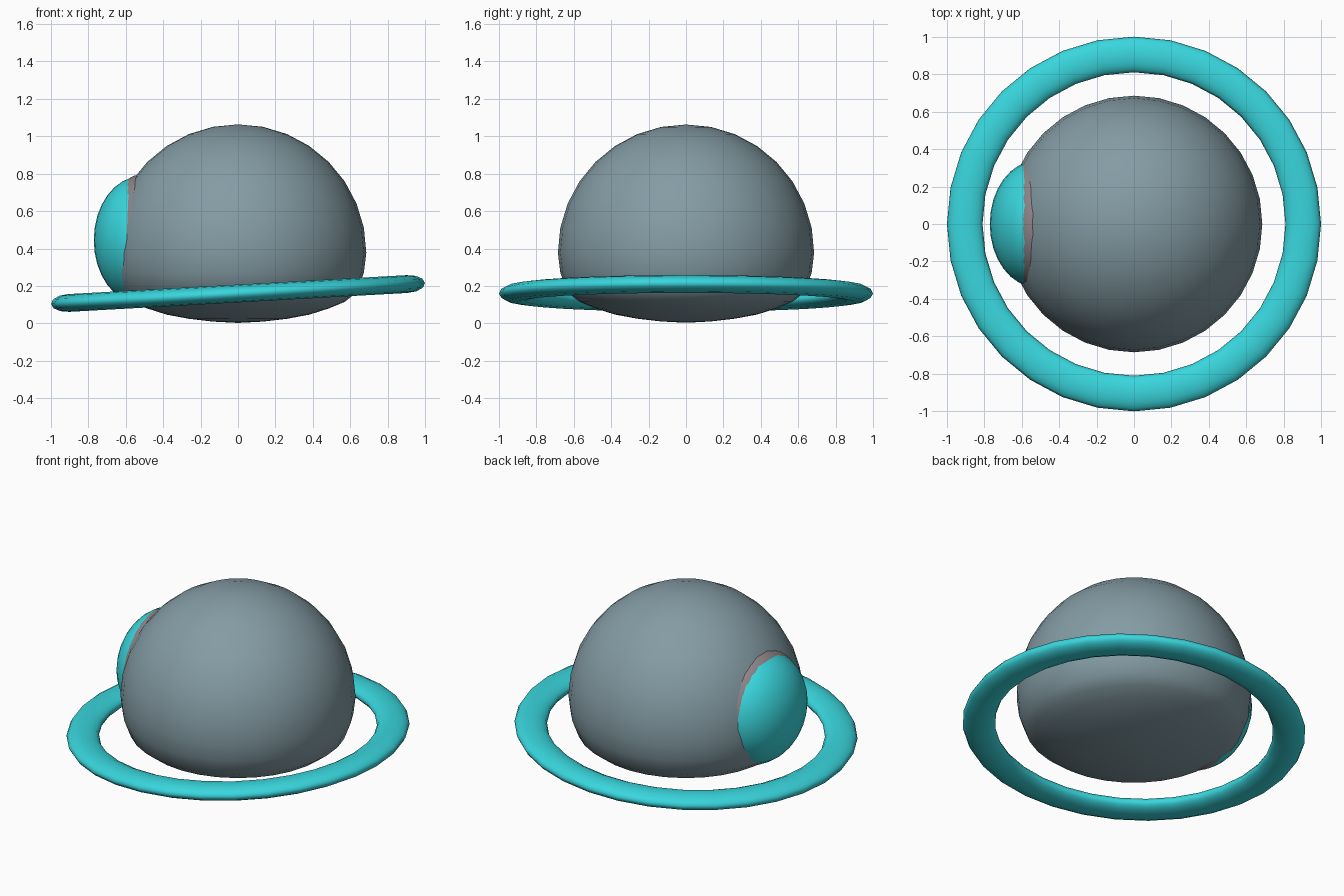
import bpy, bmesh, math

if "Cube" in bpy.data.objects:
    bpy.data.objects.remove(bpy.data.objects["Cube"])


def material(name, rgb):
    m = bpy.data.materials.new(name)
    m.diffuse_color = (*rgb, 1)
    m.use_nodes = True
    m.node_tree.nodes["Principled BSDF"].inputs["Base Color"].default_value = m.diffuse_color
    return m


GREY = material("slate_grey", (0.23, 0.33, 0.37))
CYAN = material("bright_cyan", (0.04, 0.67, 0.72))
RIM = material("warm_grey", (0.27, 0.23, 0.24))


def finish(obj, name, mat):
    obj.name = name
    obj.data.materials.clear()
    obj.data.materials.append(mat)
    obj.data.polygons.foreach_set("use_smooth", [True] * len(obj.data.polygons))
    return obj


def ellipsoid(name, loc, scale, mat, segs=32, rings=16):
    bpy.ops.mesh.primitive_uv_sphere_add(segments=segs, ring_count=rings, radius=1, location=loc)
    obj = bpy.context.object
    obj.scale = scale
    return finish(obj, name, mat)


# body: round dome on top, squashed rounded underside
R, MID = 0.685, 0.378
LOWER = [0.27, 0.165, 0.115, 0.08, 0.047, 0.025, 0.01, 0.003]
body = ellipsoid("body", (0, 0, 0), (1, 1, 1), GREY)
for v in body.data.vertices:
    ring = round(math.asin(max(-1, min(1, v.co.z))) / (math.pi / 16))
    z = MID + R * v.co.z if ring >= 0 else LOWER[-ring - 1]
    v.co = (v.co.x * R, v.co.y * R, z)

# domed side lens with its thin surrounding rim
ellipsoid("side_lens", (-0.52, 0, 0.445), (0.25, 0.338, 0.34), CYAN)
ellipsoid("lens_rim", (-0.52, 0, 0.445), (0.19, 0.348, 0.35), RIM)

# tilted flattened ring
bpy.ops.mesh.primitive_torus_add(major_segments=32, minor_segments=12,
                                 major_radius=0.905, minor_radius=0.095,
                                 location=(0, 0, 0.16),
                                 rotation=(0, math.radians(-3.2), 0))
ring = finish(bpy.context.object, "ring", CYAN)
ring.scale = (1, 1, 0.5)
